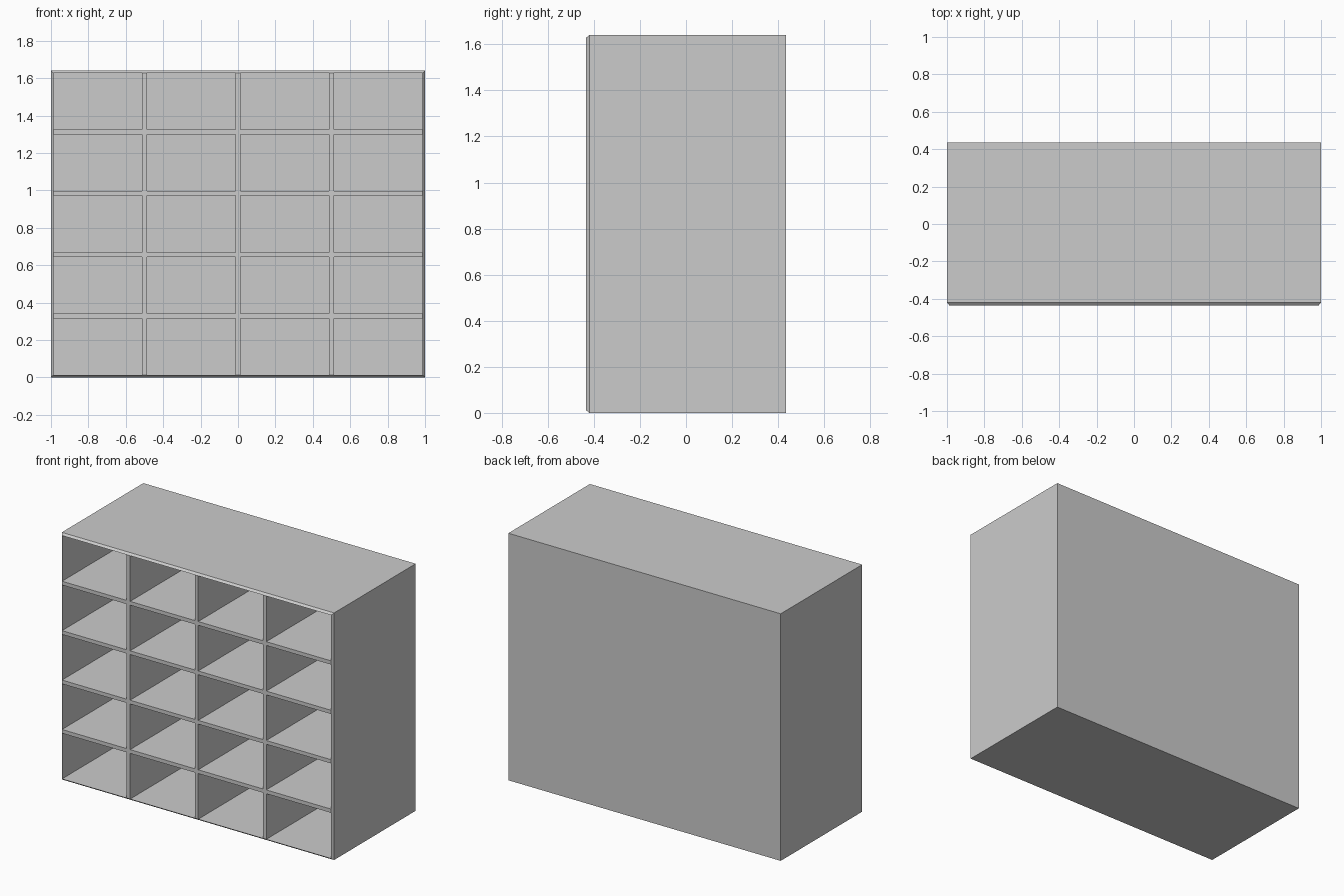
import bpy
import bmesh

if "Cube" in bpy.data.objects:
    bpy.data.objects.remove(bpy.data.objects["Cube"])

W, D, H = 1.0, 0.435, 1.64      # half width, half depth, height
T = 0.0125                      # outer wall thickness
COLS, ROWS = 4, 5
CHAMFER_Y = -0.42
BACK_IN = D - T
PX, PZ = 2 * W / COLS, H / ROWS  # cell pitch


def finish(name, bm):
    bmesh.ops.recalc_face_normals(bm, faces=bm.faces)
    mesh = bpy.data.meshes.new(name)
    bm.to_mesh(mesh)
    bm.free()
    obj = bpy.data.objects.new(name, mesh)
    bpy.context.collection.objects.link(obj)
    return obj


def board(name, x0, x1, z0, z1):
    """Box running from the front edge to the inner back."""
    bm = bmesh.new()
    bmesh.ops.create_cube(bm, size=1)
    for v in bm.verts:
        v.co.x = x1 if v.co.x > 0 else x0
        v.co.y = BACK_IN if v.co.y > 0 else -D
        v.co.z = z1 if v.co.z > 0 else z0
    return finish(name, bm)


# Cabinet shell: outer back, chamfer start, front lip, inner back
bm = bmesh.new()
loops = []
for y, inset in ((D, 0), (CHAMFER_Y, 0), (-D, T), (BACK_IN, T)):
    x, z0, z1 = W - inset, inset, H - inset
    loops.append([bm.verts.new((px, y, pz))
                  for px, pz in ((-x, z0), (x, z0), (x, z1), (-x, z1))])
for a, b in zip(loops, loops[1:]):
    for i in range(4):
        j = (i + 1) % 4
        bm.faces.new((a[i], a[j], b[j], b[i]))
bm.faces.new(loops[0])
bm.faces.new(loops[-1])
finish("cabinet_shell", bm)

# Full-width shelves
for r in range(1, ROWS):
    board(f"shelf_{r}", -W + T, W - T, r * PZ - T, r * PZ + T)

# Upright dividers, one segment per row
for c in range(1, COLS):
    x = -W + c * PX
    for r in range(ROWS):
        board(f"divider_{c}_{r + 1}", x - T, x + T, r * PZ + T, (r + 1) * PZ - T)
